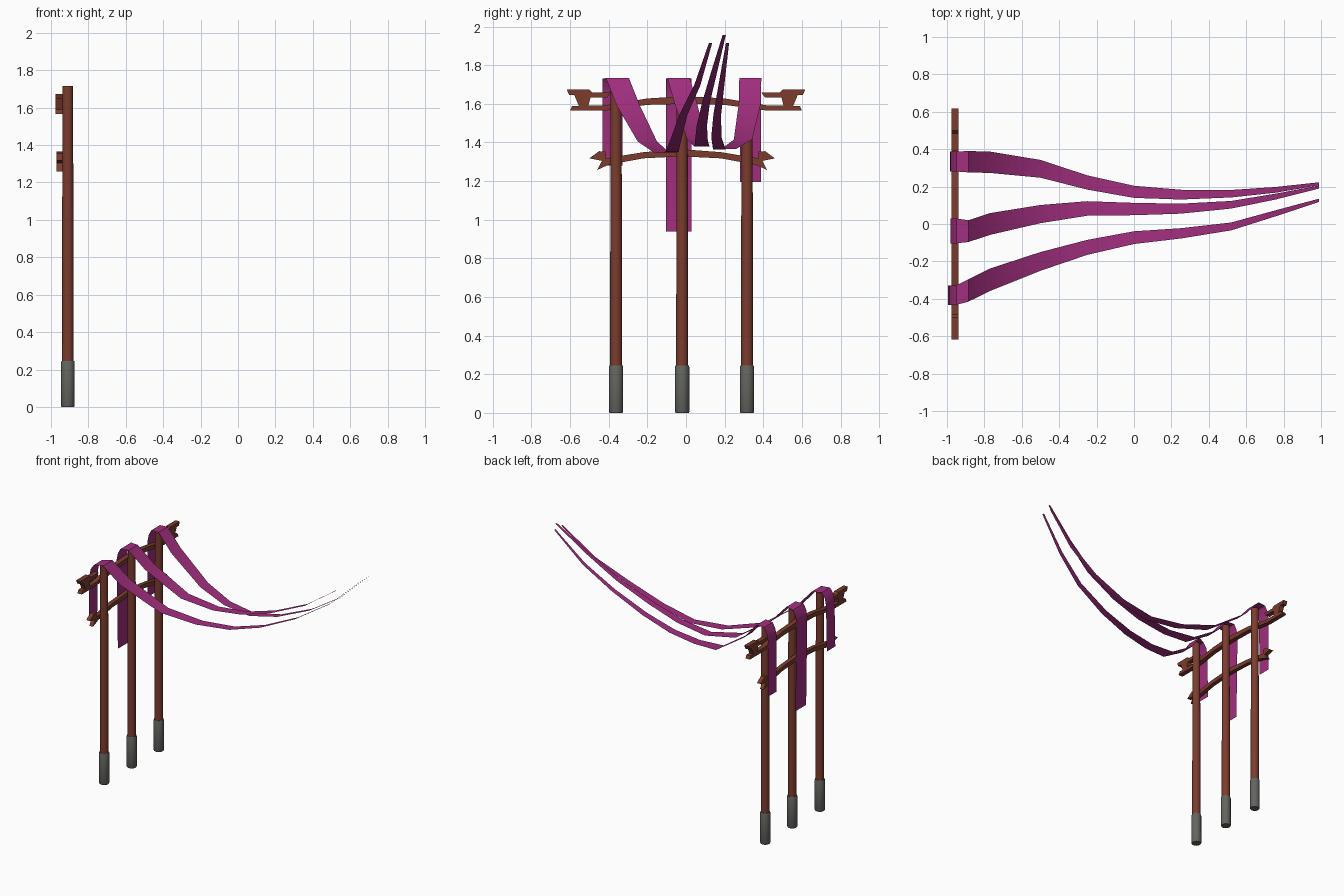
import bpy, bmesh, math

if "Cube" in bpy.data.objects:
    bpy.data.objects.remove(bpy.data.objects["Cube"])


def material(name, rgb):
    m = bpy.data.materials.new(name)
    m.diffuse_color = (*rgb, 1)
    m.use_nodes = True
    m.node_tree.nodes["Principled BSDF"].inputs["Base Color"].default_value = m.diffuse_color
    return m


BROWN = material("red brown wood", (0.20, 0.045, 0.027))
GREY = material("stone grey", (0.125, 0.13, 0.115))
MAGENTA = material("magenta cloth", (0.36, 0.028, 0.21))


def mesh_object(name, bm, mat, smooth=True):
    me = bpy.data.meshes.new(name)
    bm.to_mesh(me)
    bm.free()
    me.materials.append(mat)
    ob = bpy.data.objects.new(name, me)
    bpy.context.collection.objects.link(ob)
    if smooth:
        bpy.ops.object.select_all(action='DESELECT')
        bpy.context.view_layer.objects.active = ob
        ob.select_set(True)
        bpy.ops.object.shade_smooth_by_angle(angle=math.radians(40))
    return ob


def turned(name, x, y, rings, mat, sides=20):
    """Closed round part from (radius, height) rings."""
    bm = bmesh.new()
    loops = []
    for r, z in rings:
        loops.append([bm.verts.new((x + r * math.cos(2 * math.pi * i / sides),
                                    y + r * math.sin(2 * math.pi * i / sides), z))
                      for i in range(sides)])
    for a, b in zip(loops, loops[1:]):
        for i in range(sides):
            j = (i + 1) % sides
            bm.faces.new((a[i], a[j], b[j], b[i]))
    bm.faces.new(loops[0][::-1])
    bm.faces.new(loops[-1])
    return mesh_object(name, bm, mat)


def beam(name, half_outline, y_mid, x0, x1):
    """Flat board: half outline in (y, z) is mirrored about y_mid and extruded along x."""
    pts = half_outline + [(-y, z) for y, z in reversed(half_outline) if y > 0]
    bm = bmesh.new()
    f = bm.faces.new([bm.verts.new((x0, y_mid + y, z)) for y, z in pts])
    ext = bmesh.ops.extrude_face_region(bm, geom=[f])
    bmesh.ops.translate(bm, vec=(x1 - x0, 0, 0),
                        verts=[v for v in ext["geom"] if isinstance(v, bmesh.types.BMVert)])
    bmesh.ops.triangulate(bm, faces=[g for g in bm.faces if len(g.verts) > 4])
    bmesh.ops.recalc_face_normals(bm, faces=bm.faces)
    return mesh_object(name, bm, BROWN, False)


# Three posts with stone footings
PX = -0.91
for side, y in (("left", -0.362), ("middle", -0.02), ("right", 0.316)):
    turned(side + "_post", PX, y, [(0.031, 0.2), (0.030, 1.0), (0.028, 1.717)], BROWN)
    turned(side + "_footing", PX, y, [(0.034, 0), (0.037, 0.006), (0.037, 0.238), (0.034, 0.246)], GREY)

# Upper crossbeam: shallow arch with a stepped bracket on each end
beam("upper_crossbeam",
     [(0, 1.600), (0.2, 1.595), (0.42, 1.565), (0.60, 1.565), (0.59, 1.590), (0.555, 1.590),
      (0.578, 1.645), (0.605, 1.645), (0.617, 1.674), (0.50, 1.674), (0.485, 1.658),
      (0.39, 1.658), (0.41, 1.632), (0.495, 1.632), (0.505, 1.592), (0.42, 1.592),
      (0.2, 1.628), (0, 1.640)], 0.0, -0.975, -0.938)

# Lower crossbeam: arch with forked ends
beam("lower_crossbeam",
     [(0, 1.328), (0.2, 1.318), (0.38, 1.285), (0.44, 1.258), (0.415, 1.305),
      (0.48, 1.318), (0.43, 1.355), (0.395, 1.352), (0.395, 1.318),
      (0.2, 1.350), (0, 1.365)], -0.02, -0.970, -0.938)

# Cloth ribbons draped over the post tops, sagging forward and gathering at the far end
XS = (-0.885, -0.77, -0.5, -0.25, 0, 0.25, 0.52, 0.76, 0.99)
WIDTHS = (0.12, 0.12, 0.10, 0.08, 0.068, 0.055, 0.042, 0.032, 0.017)
LOW = (1.733, 1.59, 1.405, 1.347, 1.350, 1.423, 1.545, 1.695, 1.915)
HIGH = (1.733, 1.60, 1.42, 1.378, 1.41, 1.487, 1.605, 1.77, 1.957)


def ribbon(name, tail, tail_y, tail_w, ys, zs, w_scale):
    path = [(tail[0], tail_y, tail[1], tail_w)]
    path += [(x, tail_y, z, tail_w) for x, z in
             ((tail[2], 1.64), (tail[2] + 0.01, 1.69), (-0.95, 1.73))]
    path += [(x, y, z, w * w_scale) for x, y, z, w in zip(XS, ys, zs, WIDTHS)]
    bm = bmesh.new()
    rows = [(bm.verts.new((x, y - w / 2, z)), bm.verts.new((x, y + w / 2, z))) for x, y, z, w in path]
    for a, b in zip(rows, rows[1:]):
        bm.faces.new((a[0], b[0], b[1], a[1]))
    return mesh_object(name, bm, MAGENTA)


ribbon("left_ribbon", (-0.995, 1.28, -0.988), -0.38, 0.105,
       (-0.355, -0.298, -0.20, -0.125, -0.073, -0.05, -0.013, 0.058, 0.127), LOW, 1.0)
ribbon("middle_ribbon", (-0.972, 0.94, -0.982), -0.037, 0.133,
       (-0.038, 0.0, 0.053, 0.083, 0.08, 0.082, 0.103, 0.147, 0.198), HIGH, 0.97)
ribbon("right_ribbon", (-0.985, 1.195, -0.982), 0.334, 0.107,
       (0.333, 0.33, 0.295, 0.222, 0.172, 0.157, 0.162, 0.183, 0.215),
       [z + d for z, d in zip(LOW, (0, .01, .01, .02, .015, .005, 0, 0, 0))], 0.95)
